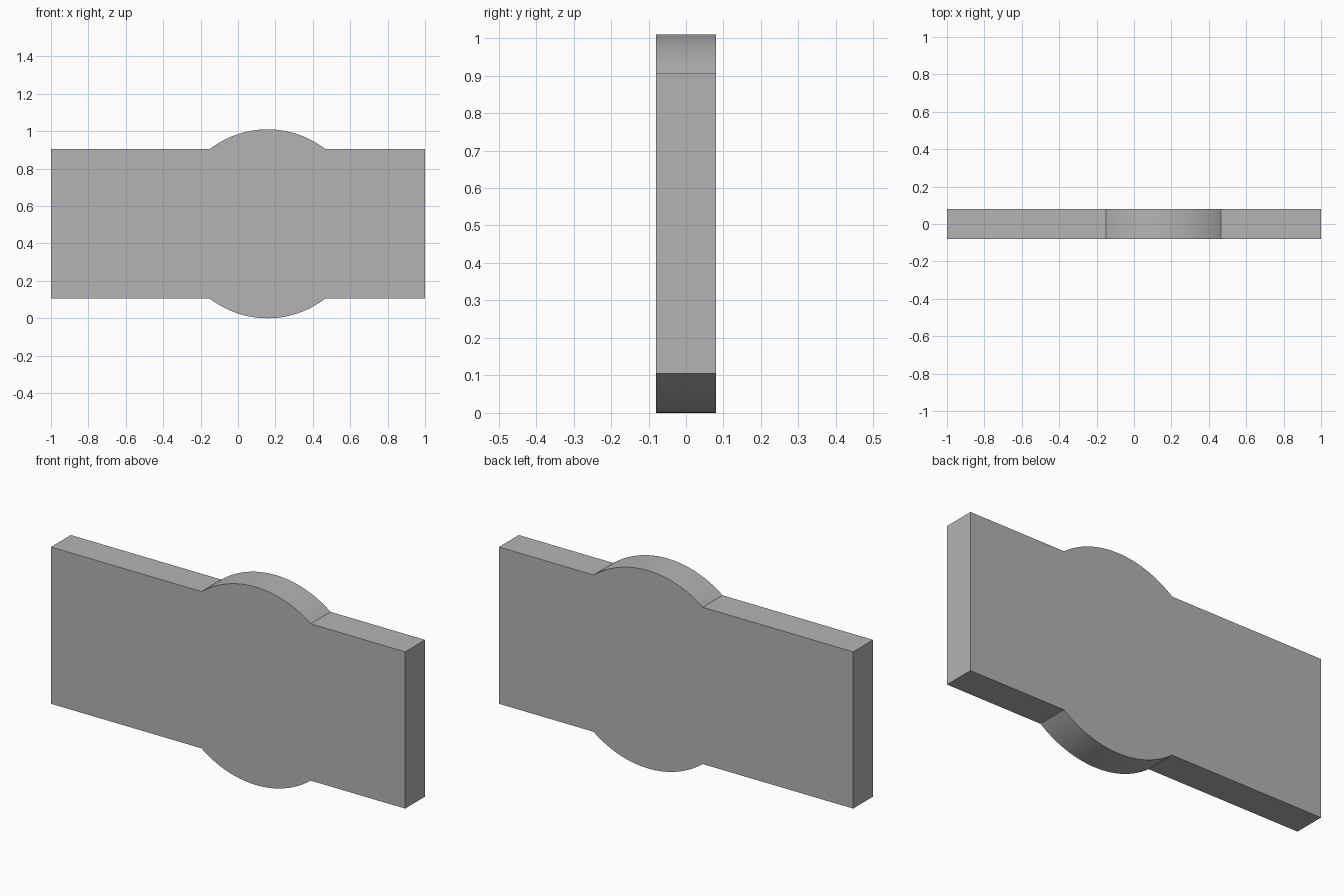
import bpy, bmesh, math

if "Cube" in bpy.data.objects:
    bpy.data.objects.remove(bpy.data.objects["Cube"])

HALF_LEN, HALF_H, HALF_T = 1.0, 0.40, 0.08   # rectangular plate
CX, R = 0.158, 0.505                         # round boss, resting on z = 0
SEG = 40


def arc(start, end):
    """Points on the boss circle, in x and z."""
    for i in range(SEG + 1):
        a = start + (end - start) * i / SEG
        yield CX + R * math.cos(a), R + R * math.sin(a)


# Outline: plate corners joined by the lower and upper bulges
a = math.asin(HALF_H / R)
low, high = R - HALF_H, R + HALF_H
outline = [(-HALF_LEN, low), *arc(math.pi + a, 2 * math.pi - a), (HALF_LEN, low),
           (HALF_LEN, high), *arc(a, math.pi - a), (-HALF_LEN, high)]

# Extrude the outline through the thickness
bm = bmesh.new()
face = bm.faces.new([bm.verts.new((x, -HALF_T, z)) for x, z in outline])
ext = bmesh.ops.extrude_face_region(bm, geom=[face], use_keep_orig=True)
verts = [g for g in ext["geom"] if isinstance(g, bmesh.types.BMVert)]
bmesh.ops.translate(bm, verts=verts, vec=(0, 2 * HALF_T, 0))
bmesh.ops.recalc_face_normals(bm, faces=bm.faces)
mesh = bpy.data.meshes.new("bulged_plate")
bm.to_mesh(mesh)
bm.free()

plate = bpy.data.objects.new("bulged_plate", mesh)
bpy.context.collection.objects.link(plate)

# Darker grey finish
grey = bpy.data.materials.new("dark_grey")
grey.diffuse_color = (0.456, 0.456, 0.456, 1)
grey.use_nodes = True
grey.node_tree.nodes["Principled BSDF"].inputs["Base Color"].default_value = grey.diffuse_color
mesh.materials.append(grey)

# Smooth the curved edges, keep the corners sharp
bpy.context.view_layer.objects.active = plate
plate.select_set(True)
bpy.ops.object.shade_smooth_by_angle(angle=math.radians(25))
